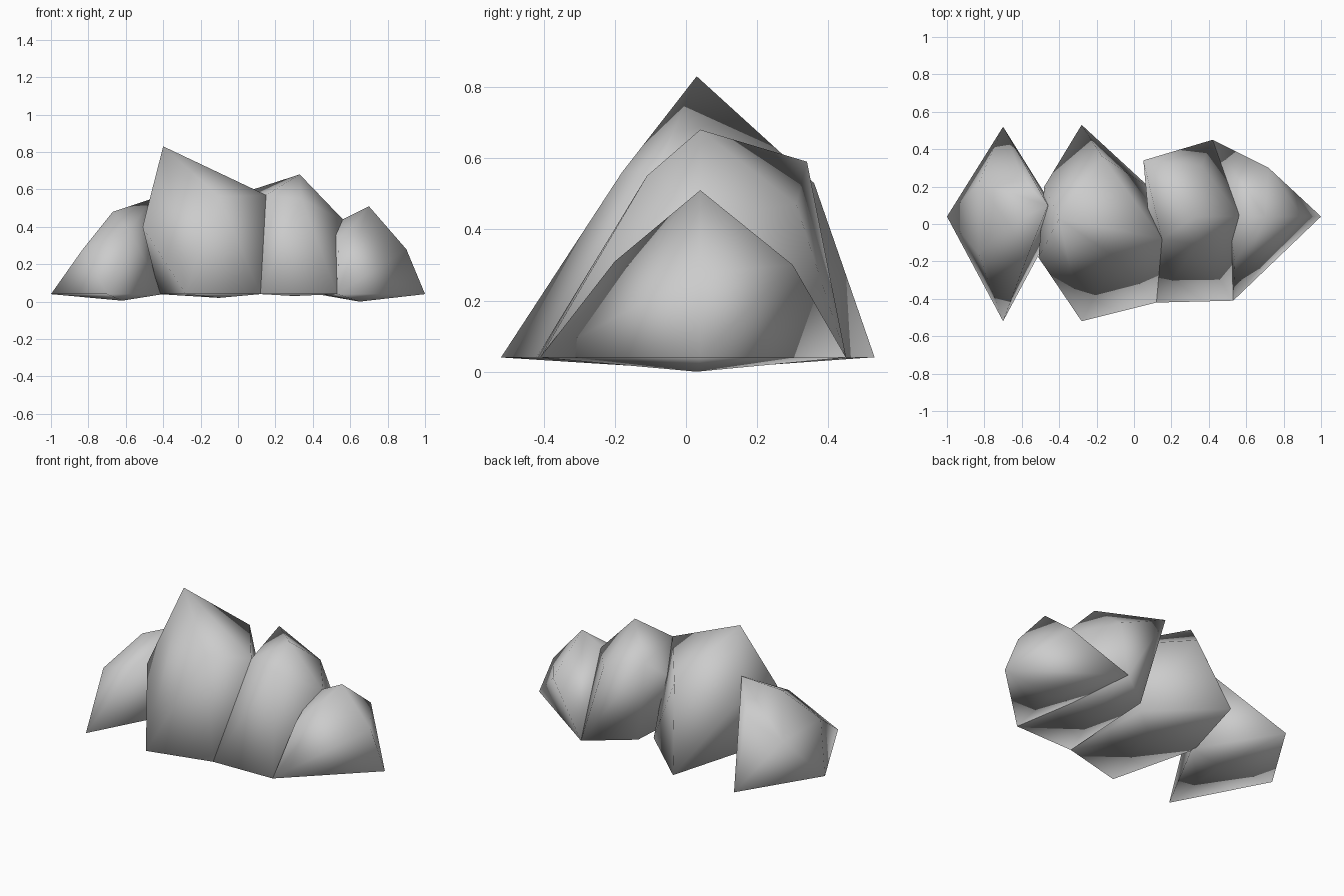
import bpy, bmesh

cube = bpy.data.objects.get("Cube")
if cube:
    bpy.data.objects.remove(cube, do_unlink=True)

# Single stone colour
stone = bpy.data.materials.new("stone_grey")
stone.use_nodes = True
grey = (0.6, 0.6, 0.6, 1.0)
stone.diffuse_color = grey
bsdf = next(n for n in stone.node_tree.nodes if n.type == "BSDF_PRINCIPLED")
bsdf.inputs["Base Color"].default_value = grey
bsdf.inputs["Roughness"].default_value = 0.9

BASE = 0.04


def boulder(name, base, upper, keel):
    """Convex smooth-shaded boulder from its base corners, upper corners and lowest point."""
    bm = bmesh.new()
    for x, y in base:
        bm.verts.new((x, y, BASE))
    for co in upper + [keel]:
        bm.verts.new(co)
    hull = bmesh.ops.convex_hull(bm, input=bm.verts)
    spare = {g for g in hull["geom_interior"] + hull["geom_unused"]
             if isinstance(g, bmesh.types.BMVert)}
    bmesh.ops.delete(bm, geom=list(spare), context="VERTS")
    bmesh.ops.recalc_face_normals(bm, faces=bm.faces)
    for f in bm.faces:
        f.smooth = True
    mesh = bpy.data.meshes.new(name)
    bm.to_mesh(mesh)
    bm.free()
    mesh.materials.append(stone)
    obj = bpy.data.objects.new(name, mesh)
    bpy.context.collection.objects.link(obj)


# The two middle boulders meet along a shallow valley at the front
VALLEY_TOP = (.15, -.08, .57)
VALLEY_FOOT = (.12, -.42)

# Low boulder at the -x end
boulder("end_boulder",
        [(-1, .04), (-.7, -.52), (-.7, .52), (-.4, .04)],
        [(-.83, -.16, .28), (-.83, .22, .28), (-.67, 0, .48), (-.46, .1, .55),
         (-.58, -.2, .38), (-.59, .23, .37)],
        (-.62, .03, .005))

# Tallest boulder with the sharp peak
boulder("peak_boulder",
        [(-.28, -.52), (-.28, .53), VALLEY_FOOT, (.1, .18), (-.42, .04)],
        [(-.4, .03, .83), (-.51, -.18, .4), (-.48, .2, .4), (-.17, .36, .53),
         (-.1, -.18, .56), VALLEY_TOP],
        (-.1, .02, .02))

# Second boulder, overhanging at the back
boulder("shoulder_boulder",
        [VALLEY_FOOT, (.53, -.41), (.42, .45), (.16, .25), (.53, .04)],
        [(.33, .04, .68), (.05, .34, .59), VALLEY_TOP, (.34, -.11, .55),
         (.57, .04, .43), (.36, .31, .47)],
        (.3, .02, .03))

# Small boulder at the +x end
boulder("small_boulder",
        [(1, .04), (.53, -.41), (.42, .45), (.45, 0)],
        [(.7, .04, .51), (.9, .04, .28), (.54, -.2, .31), (.72, .3, .3),
         (.5, .04, .41)],
        (.65, .03, 0))
